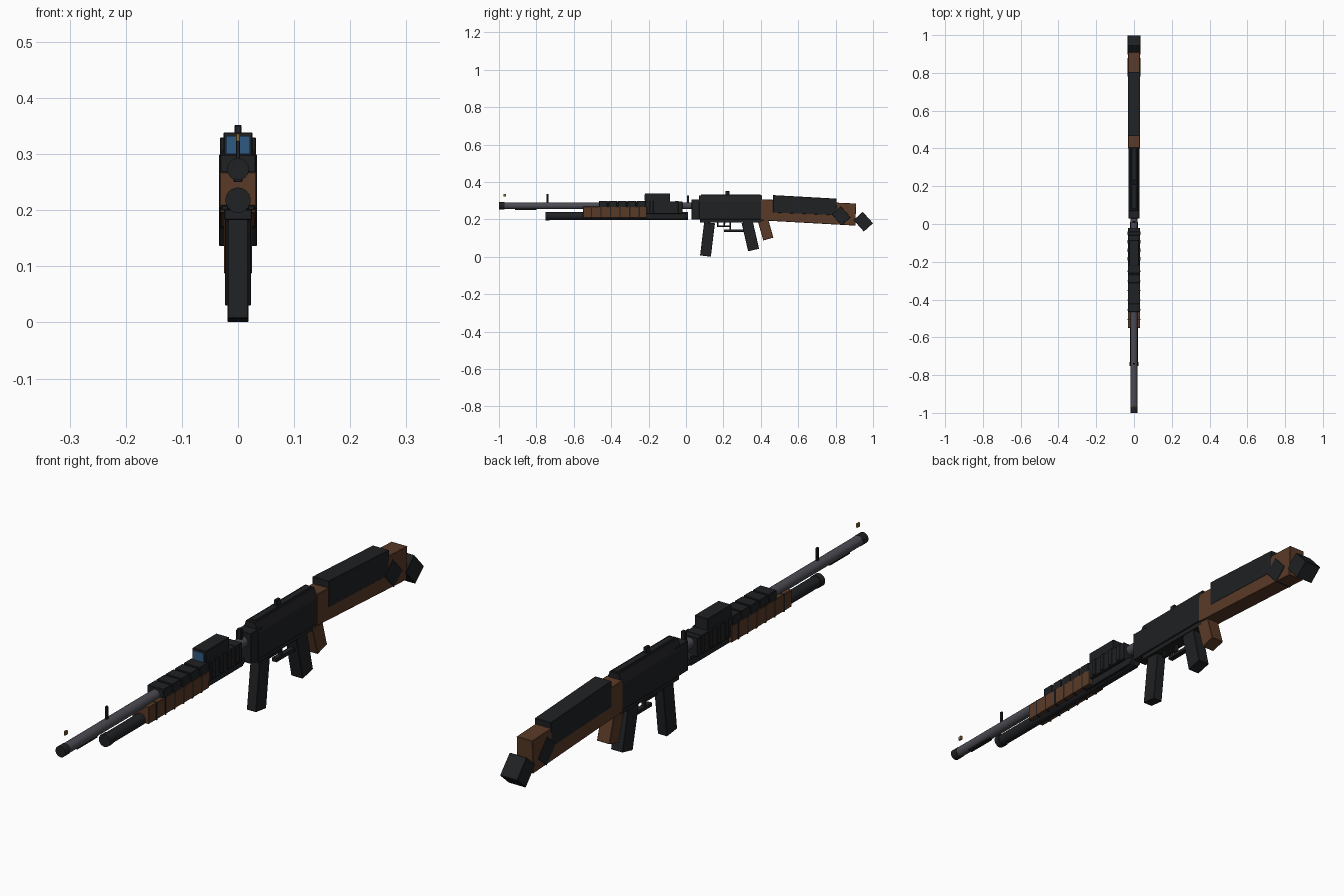
import bpy, bmesh
from math import radians
from mathutils import Matrix

if "Cube" in bpy.data.objects:
    bpy.data.objects.remove(bpy.data.objects["Cube"])


def material(name, rgb):
    m = bpy.data.materials.new(name)
    m.diffuse_color = (*rgb, 1)
    m.use_nodes = True
    m.node_tree.nodes["Principled BSDF"].inputs["Base Color"].default_value = m.diffuse_color
    return m


BLACK = material("blackened_metal", (0.014, 0.015, 0.017))
STEEL = material("barrel_steel", (0.07, 0.07, 0.085))
WOOD = material("dark_wood", (0.10, 0.042, 0.02))
GLASS = material("blue_glass", (0.03, 0.10, 0.22))
BRASS = material("brass", (0.25, 0.15, 0.04))


def finish(name, bm, mat, bevel=0.0):
    bmesh.ops.recalc_face_normals(bm, faces=bm.faces)
    me = bpy.data.meshes.new(name)
    bm.to_mesh(me)
    bm.free()
    ob = bpy.data.objects.new(name, me)
    bpy.context.collection.objects.link(ob)
    me.materials.append(mat)
    if bevel:
        mod = ob.modifiers.new("edge_bevel", 'BEVEL')
        mod.width = bevel
        mod.segments = 1
    return ob


def box(name, y0, y1, z0, z1, half, mat, tilt=0, x=0, bevel=0.0015):
    """Box by side-view extents, optionally tilted about its own centre."""
    bm = bmesh.new()
    bmesh.ops.create_cube(bm, size=1)
    bm.transform(Matrix.Translation((x, (y0 + y1) / 2, (z0 + z1) / 2))
                 @ Matrix.Rotation(radians(tilt), 4, 'X')
                 @ Matrix.Diagonal((2 * half, y1 - y0, z1 - z0, 1)))
    return finish(name, bm, mat, bevel)


def tilted(name, y, z, ly, lz, half, mat, tilt):
    return box(name, y - ly / 2, y + ly / 2, z - lz / 2, z + lz / 2, half, mat, tilt)


def tube(name, y0, y1, z, r, mat, axis='X', x=0):
    """Round bar running along y."""
    bm = bmesh.new()
    bmesh.ops.create_cone(bm, cap_ends=True, segments=24, radius1=r, radius2=r, depth=y1 - y0)
    bm.transform(Matrix.Translation((x, (y0 + y1) / 2, z)) @ Matrix.Rotation(radians(90), 4, 'X'))
    ob = finish(name, bm, mat)
    bpy.context.view_layer.objects.active = ob
    ob.select_set(True)
    bpy.ops.object.shade_smooth_by_angle()
    ob.select_set(False)
    return ob


def prism(name, pts, vec, mat, bevel=0.0015):
    """Extrude a planar profile along a vector."""
    bm = bmesh.new()
    f = bm.faces.new([bm.verts.new(p) for p in pts])
    r = bmesh.ops.extrude_face_region(bm, geom=[f])
    moved = [v for v in r["geom"] if isinstance(v, bmesh.types.BMVert)]
    bmesh.ops.translate(bm, verts=moved, vec=vec)
    return finish(name, bm, mat, bevel)


def side_profile(name, yz, half, mat):
    return prism(name, [(-half, y, z) for y, z in yz], (2 * half, 0, 0), mat)


# Barrel, muzzle and sights
tube("barrel", -0.985, 0.05, 0.273, 0.0185, STEEL)
tube("muzzle_ring", -1.0, -0.97, 0.273, 0.0195, BLACK)
box("under_barrel_lug", -0.915, -0.80, 0.25, 0.262, 0.008, BLACK)
box("front_bead", -0.977, -0.962, 0.322, 0.337, 0.004, BRASS)
box("front_sight_post", -0.745, -0.735, 0.285, 0.337, 0.004, BLACK)
box("rear_sight_post", 0.005, 0.017, 0.28, 0.327, 0.008, BLACK)

# Tube under the barrel
tube("under_tube", -0.735, 0.01, 0.218, 0.0205, BLACK)
tube("under_tube_cap", -0.752, -0.73, 0.218, 0.0225, BLACK)
box("tube_bracket", -0.25, 0.0, 0.202, 0.232, 0.02, BLACK)

# Wooden fore-end with dark bands
box("fore_end", -0.55, -0.21, 0.208, 0.268, 0.033, WOOD)
for i in range(6):
    y = -0.505 + i * 0.051
    box(f"fore_end_band_{i}", y - 0.003, y + 0.003, 0.206, 0.269, 0.0338, BLACK, bevel=0)

# Heat shield over the barrel with ribs
box("heat_shield", -0.465, -0.2, 0.264, 0.295, 0.030, BLACK)
for i in range(5):
    y = -0.465 + i * 0.051
    box(f"shield_rib_{i}", y, y + 0.044, 0.262, 0.299, 0.032, BLACK)
box("rear_shield", -0.21, -0.02, 0.229, 0.297, 0.031, BLACK)
for i in range(4):
    y = -0.195 + i * 0.045
    box(f"rear_shield_rib_{i}", y, y + 0.02, 0.234, 0.299, 0.034, BLACK)

# Optic housing
box("optic_housing", -0.22, -0.085, 0.295, 0.339, 0.026, BLACK)
box("optic_lens", -0.223, -0.215, 0.300, 0.332, 0.021, GLASS, bevel=0)

# Receiver with chamfered top
cross = [(-0.030, 0.2), (-0.030, 0.295), (-0.018, 0.329), (0.018, 0.329), (0.030, 0.295), (0.030, 0.2)]
prism("receiver", [(x, 0.07, z) for x, z in cross], (0, 0.335, 0), BLACK)
box("receiver_front", 0.03, 0.10, 0.200, 0.307, 0.029, BLACK)
box("receiver_underside", 0.075, 0.405, 0.183, 0.205, 0.025, BLACK)
box("top_rib", 0.08, 0.40, 0.322, 0.332, 0.012, BLACK)
box("top_knob", 0.21, 0.232, 0.325, 0.352, 0.006, BLACK)

# Magazine, grips and trigger
tilted("magazine", 0.115, 0.0935, 0.058, 0.18, 0.0185, BLACK, -7)
tilted("front_grip", 0.344, 0.112, 0.060, 0.155, 0.023, BLACK, 13)
tilted("rear_grip", 0.423, 0.155, 0.056, 0.125, 0.025, WOOD, 16)
box("guard_front_post", 0.165, 0.173, 0.16, 0.19, 0.007, BLACK)
box("guard_bar", 0.165, 0.24, 0.16, 0.167, 0.007, BLACK)
box("guard_back_post", 0.233, 0.241, 0.14, 0.19, 0.007, BLACK)
box("lower_bar", 0.203, 0.32, 0.134, 0.147, 0.010, BLACK)
tilted("trigger", 0.205, 0.175, 0.008, 0.03, 0.004, BLACK, -10)

# Stock, comb, side pad and butt
side_profile("stock", [(0.40, 0.308), (0.91, 0.285), (0.905, 0.167), (0.40, 0.195)], 0.0315, WOOD)
side_profile("comb", [(0.465, 0.330), (0.806, 0.311), (0.803, 0.222), (0.465, 0.236)], 0.0322, BLACK)
tilted("stock_pad", 0.83, 0.219, 0.078, 0.064, 0.0335, BLACK, -48)
tilted("butt_pad", 0.948, 0.188, 0.082, 0.066, 0.034, BLACK, -48)
